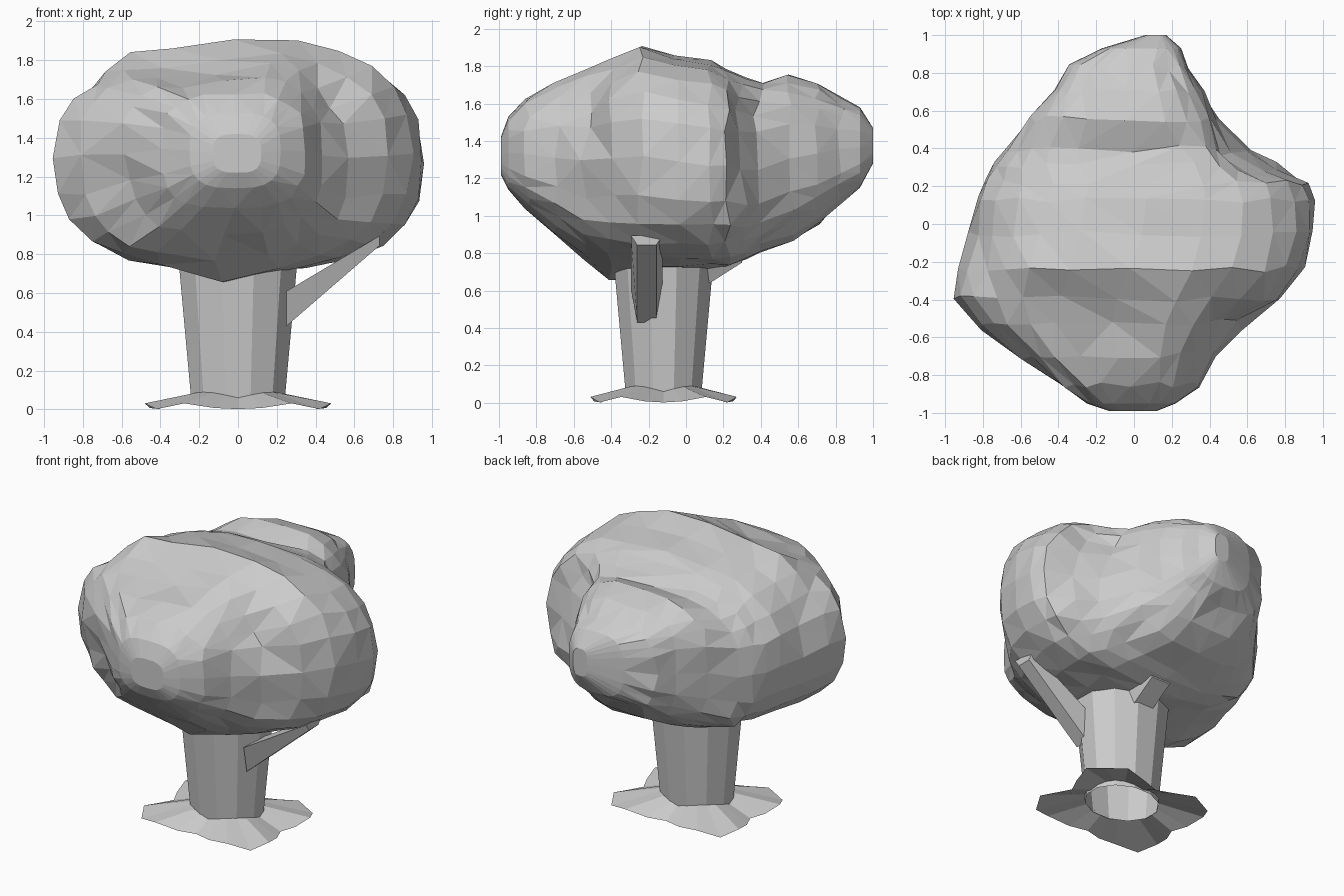
import bpy, bmesh, math, random
from mathutils import Vector

random.seed(4)
if "Cube" in bpy.data.objects:
    bpy.data.objects.remove(bpy.data.objects["Cube"], do_unlink=True)

grey = bpy.data.materials.new("pale_grey")
grey.use_nodes = True
color = (0.6, 0.6, 0.6, 1)
grey.diffuse_color = color
grey.node_tree.nodes["Principled BSDF"].inputs["Base Color"].default_value = color


def loft(name, rings, caps=(True, True), triangulate=False):
    """Skin a list of equal point rings."""
    bm = bmesh.new()
    rows = [[bm.verts.new(p) for p in ring] for ring in rings]
    n = len(rows[0])
    for a, b in zip(rows, rows[1:]):
        for i in range(n):
            j = (i + 1) % n
            bm.faces.new((a[i], a[j], b[j], b[i]))
    if caps[0]:
        bm.faces.new(rows[0][::-1])
    if caps[1]:
        bm.faces.new(rows[-1])
    bmesh.ops.recalc_face_normals(bm, faces=bm.faces)
    if triangulate:
        bmesh.ops.triangulate(bm, faces=bm.faces, quad_method='SHORT_EDGE')
    mesh = bpy.data.meshes.new(name)
    bm.to_mesh(mesh)
    bm.free()
    mesh.materials.append(grey)
    obj = bpy.data.objects.new(name, mesh)
    bpy.context.collection.objects.link(obj)
    return obj


# Foliage: slices from front to back (y, left edge, right edge, bottom, top)
slices = [
    (-.99, -.13, .12, 1.22, 1.42), (-.95, -.25, .22, 1.14, 1.53),
    (-.85, -.40, .35, 1.04, 1.63), (-.70, -.60, .44, .91, 1.73),
    (-.55, -.82, .57, .80, 1.81), (-.40, -.96, .78, .74, 1.86),
    (-.24, -.94, .90, .71, 1.91), (-.05, -.88, .95, .71, 1.86),
    (.13, -.83, .95, .72, 1.83), (.22, -.79, .93, .73, 1.79),
    (.31, -.74, .77, .76, 1.74), (.40, -.68, .64, .80, 1.71),
    (.56, -.56, .46, .86, 1.76), (.70, -.43, .37, .95, 1.71),
    (.83, -.35, .30, 1.07, 1.63), (.93, -.17, .25, 1.15, 1.58),
    (1.0, .06, .17, 1.28, 1.47)]

# Dents and bulges: centre, reach, push
dents = [
    ((-.25, -.48, 1.75), .23, (0, .02, -.14)),
    ((-.62, -.44, 1.65), .18, (.02, .02, -.08)),
    ((.50, -.55, 1.62), .17, (-.03, .04, -.08)),
    ((.62, .40, 1.50), .22, (-.12, -.04, 0)),
    ((-.80, -.20, 1.60), .20, (.07, 0, -.03)),
    ((-.60, -.60, 1.10), .18, (.05, .06, .03)),
    ((0, -.40, .74), .17, (0, 0, -.12))]


def power(v, e):
    return math.copysign(abs(v) ** e, v)


def foliage_ring(y, left, right, low, high, count=24):
    ring = []
    cx, half = (left + right) / 2, (right - left) / 2
    cz = (low + high) / 2
    square = .78 if -.5 < y < .3 else .66
    for i in range(count):
        a = math.tau * i / count
        p = Vector((cx + half * power(math.cos(a), square), y,
                    cz + (high - cz) * power(math.sin(a), square)))
        move = Vector((0, 0, 0))
        for centre, reach, push in dents:
            d = (p - Vector(centre)).length / reach
            move += Vector(push) * math.exp(-d * d)
        if abs(y) < .9:
            move += Vector((random.uniform(-.01, .01),
                            random.uniform(-.02, .02),
                            random.uniform(-.01, .01)))
        ring.append(p + move)
    return ring


loft("foliage", [foliage_ring(*s) for s in slices], triangulate=True)

# Trunk: open tapered tube, wider at the top
sides = 12
trunk_y = -.12


def oval(rx, ry, z):
    return [(rx * math.cos(math.tau * (i + .5) / sides),
             trunk_y + ry * math.sin(math.tau * (i + .5) / sides), z)
            for i in range(sides)]


loft("trunk", [oval(.25, .21, .055), oval(.32, .28, .80)], caps=(False, False))

# Root skirt: thin flared square whose corners droop to the ground
inner, outer = [], []
for i in range(24):
    a = math.tau * i / 24
    c, s = math.cos(a), math.sin(a)
    corner = abs(math.sin(2 * a))
    inner.append((.25 * c, trunk_y + .21 * s, .06 + .03 * corner))
    reach = .36 + .16 * corner ** 1.6
    droop = .03 * math.sin(math.pi * min(corner, 1) ** 4)
    outer.append((reach * 1.14 * c, trunk_y + reach * .93 * s, droop + .002))
loft("root_skirt", [inner, outer], caps=(False, False))


def beam(name, start, end, width, depth0, depth1):
    """Tapering four-sided branch."""
    s, e = Vector(start), Vector(end)
    side = Vector((-(e - s).y, (e - s).x, 0)).normalized()

    def ring(p, w, d):
        return [p + side * w * u + Vector((0, 0, d * v))
                for u, v in ((-1, 1), (1, 1), (.6, -1), (-.6, -1))]
    return loft(name, [ring(s, width, depth0), ring(e, width, depth1)])


# Side branch and small back brace
beam("side_branch", (.25, -.21, .52), (.73, -.21, .87), .085, .09, .025)
beam("back_brace", (.03, .08, .67), (.03, .30, .80), .12, .06, .05)
